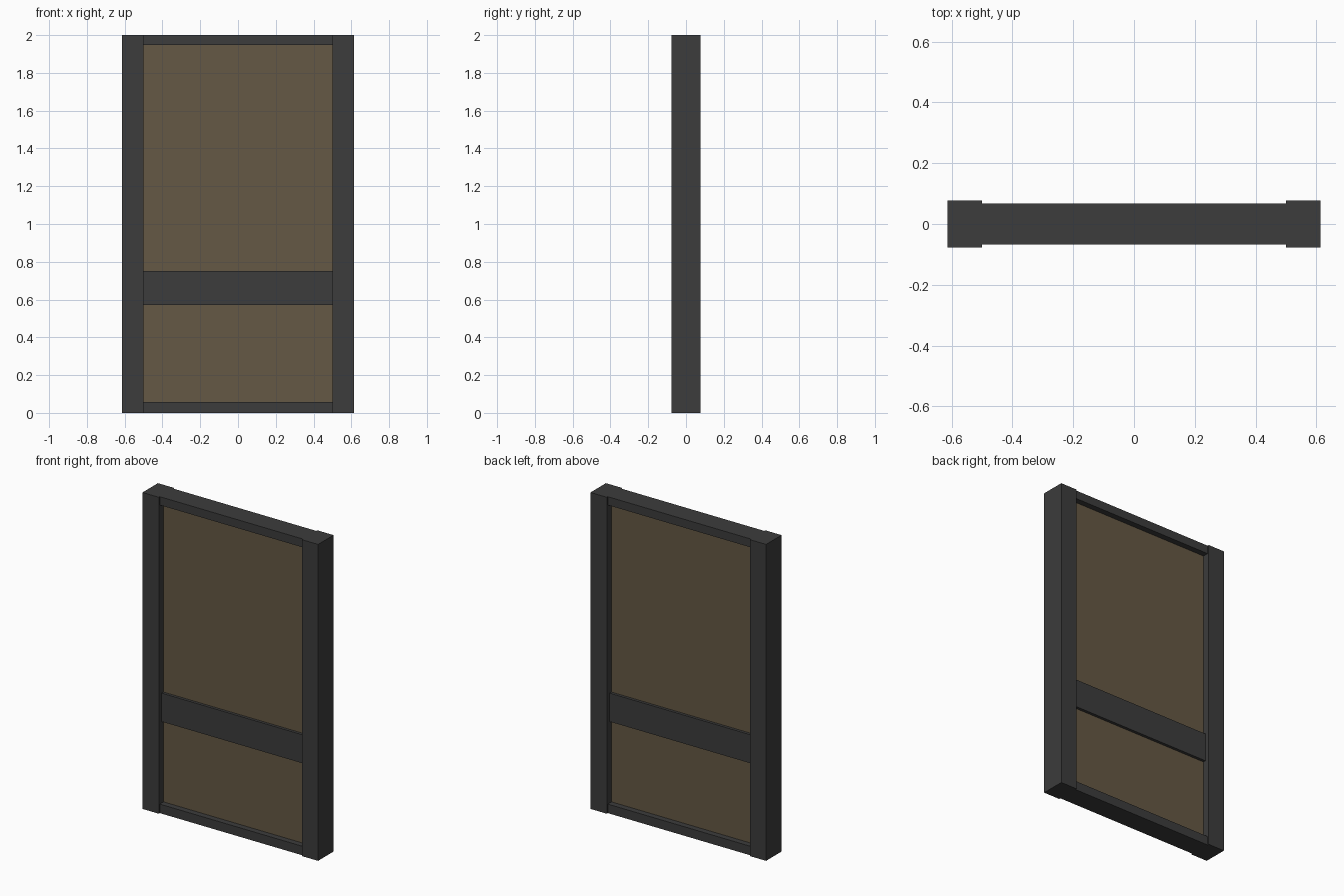
import bpy
import bmesh

if "Cube" in bpy.data.objects:
    bpy.data.objects.remove(bpy.data.objects["Cube"])


def material(name, rgb):
    m = bpy.data.materials.new(name)
    m.diffuse_color = (*rgb, 1.0)
    m.use_nodes = True
    m.node_tree.nodes["Principled BSDF"].inputs["Base Color"].default_value = m.diffuse_color
    return m


frame_mat = material("charcoal frame", (0.045, 0.045, 0.045))
panel_mat = material("brown panel", (0.130, 0.099, 0.058))


def box(name, x0, x1, half_depth, z0, z1, mat):
    """Box spanning x0..x1 and z0..z1, centred on y = 0."""
    bm = bmesh.new()
    bmesh.ops.create_cube(bm, size=1.0)
    for v in bm.verts:
        v.co.x = x1 if v.co.x > 0 else x0
        v.co.y = half_depth if v.co.y > 0 else -half_depth
        v.co.z = z1 if v.co.z > 0 else z0
    mesh = bpy.data.meshes.new(name)
    bm.to_mesh(mesh)
    bm.free()
    mesh.materials.append(mat)
    obj = bpy.data.objects.new(name, mesh)
    bpy.context.collection.objects.link(obj)
    return obj


HALF_W, INNER = 0.614, 0.5

# Upright side posts
box("left_post", -HALF_W, -INNER, 0.077, 0.0, 2.0, frame_mat)
box("right_post", INNER, HALF_W, 0.077, 0.0, 2.0, frame_mat)

# Horizontal rails, slightly set back from the posts
box("bottom_rail", -INNER, INNER, 0.067, 0.0, 0.057, frame_mat)
box("top_rail", -INNER, INNER, 0.067, 1.947, 2.0, frame_mat)
box("middle_rail", -INNER, INNER, 0.048, 0.571, 0.751, frame_mat)

# Recessed panels above and below the middle rail
box("lower_panel", -INNER, INNER, 0.03, 0.057, 0.571, panel_mat)
box("upper_panel", -INNER, INNER, 0.03, 0.751, 1.947, panel_mat)
